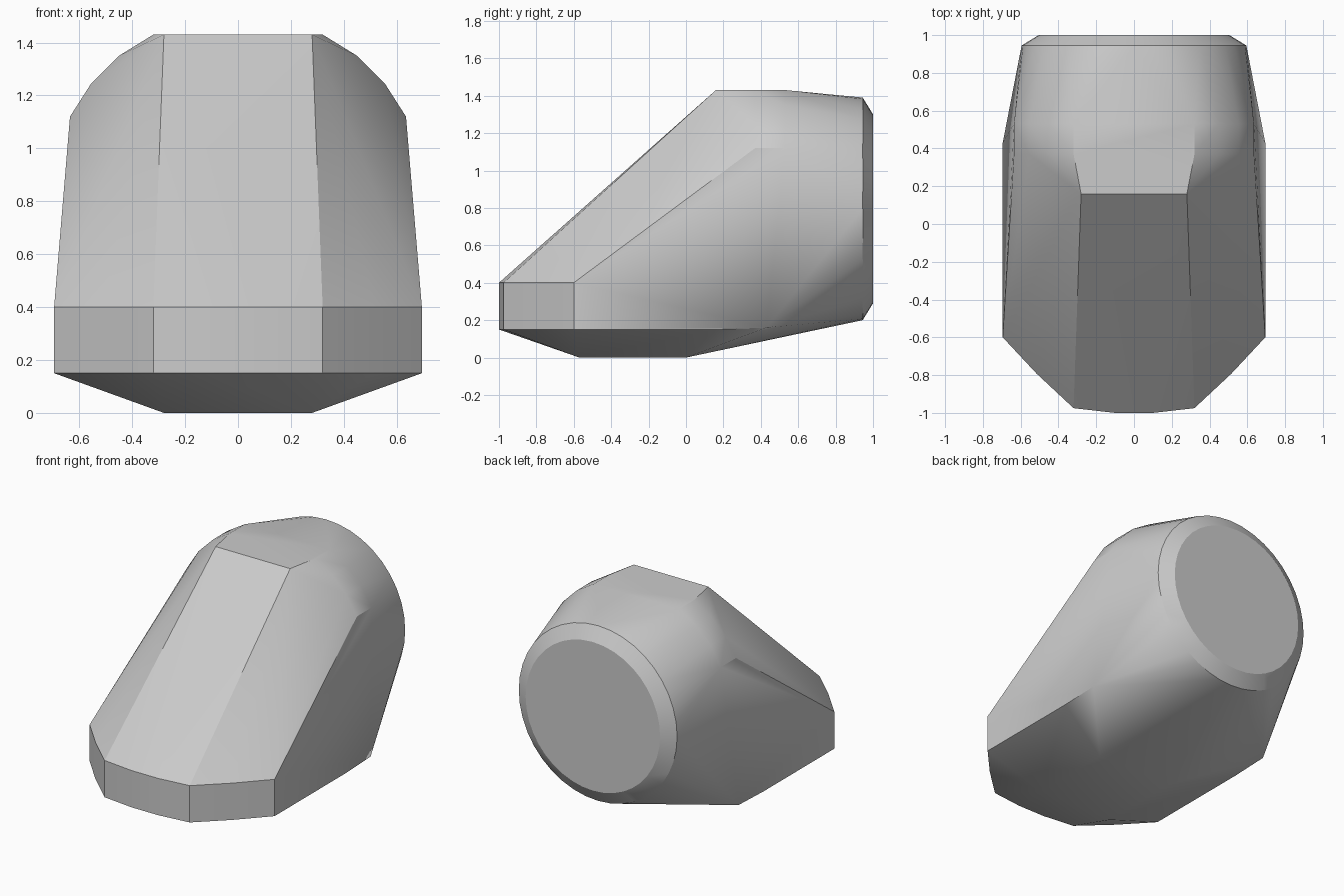
import bpy
import bmesh
import math

if "Cube" in bpy.data.objects:
    bpy.data.objects.remove(bpy.data.objects["Cube"], do_unlink=True)

grey = bpy.data.materials.new("plain grey")
grey.use_nodes = True
colour = (0.6, 0.6, 0.6, 1)
grey.diffuse_color = colour
grey.node_tree.nodes["Principled BSDF"].inputs["Base Color"].default_value = colour


def mirrored(points):
    """Each point together with its twin across the centre plane."""
    return [(side * x, y, z) for x, y, z in points for side in (1, -1)]


def ring(radius, y, centre_z, count=40):
    """Upright circle facing the back."""
    turns = [math.tau * i / count for i in range(count)]
    return [(radius * math.sin(a), y, centre_z + radius * math.cos(a)) for a in turns]


points = []

# Vertical toe band: one plan outline at two heights
toe = [(0.1, -1.0), (0.32, -0.975), (0.515, -0.793), (0.695, -0.6)]
for z in (0.15, 0.4):
    points += mirrored([(x, y, z) for x, y in toe])

# Flat sole and the lower rear corners
points += mirrored([(0.28, -0.57, 0), (0.28, 0, 0), (0.695, 0.16, 0.15), (0.695, 0.43, 0.16)])

# Top of the sloping front, then the rounded shoulders
points += mirrored([(0.28, 0.16, 1.43)])
shoulder = [(0.32, 1.43), (0.45, 1.35), (0.555, 1.245), (0.635, 1.12)]
for y in (0.37, 0.53):
    points += mirrored([(x, y, z) for x, z in shoulder])

# Round back end with its bevel
points += ring(0.595, 0.945, 0.795) + ring(0.505, 1.0, 0.795)

# Stretch one convex skin over all the profiles
bm = bmesh.new()
for p in points:
    bm.verts.new(p)
bmesh.ops.convex_hull(bm, input=bm.verts[:])
bmesh.ops.delete(bm, geom=[v for v in bm.verts if not v.link_faces], context="VERTS")
bmesh.ops.dissolve_limit(bm, angle_limit=math.radians(0.5), verts=bm.verts[:], edges=bm.edges[:])
bmesh.ops.recalc_face_normals(bm, faces=bm.faces[:])

mesh = bpy.data.meshes.new("body")
bm.to_mesh(mesh)
bm.free()
mesh.materials.append(grey)
body = bpy.data.objects.new("body", mesh)
bpy.context.collection.objects.link(body)

for obj in bpy.context.selected_objects:
    obj.select_set(False)
body.select_set(True)
bpy.context.view_layer.objects.active = body
bpy.ops.object.shade_smooth_by_angle(angle=math.radians(25))
